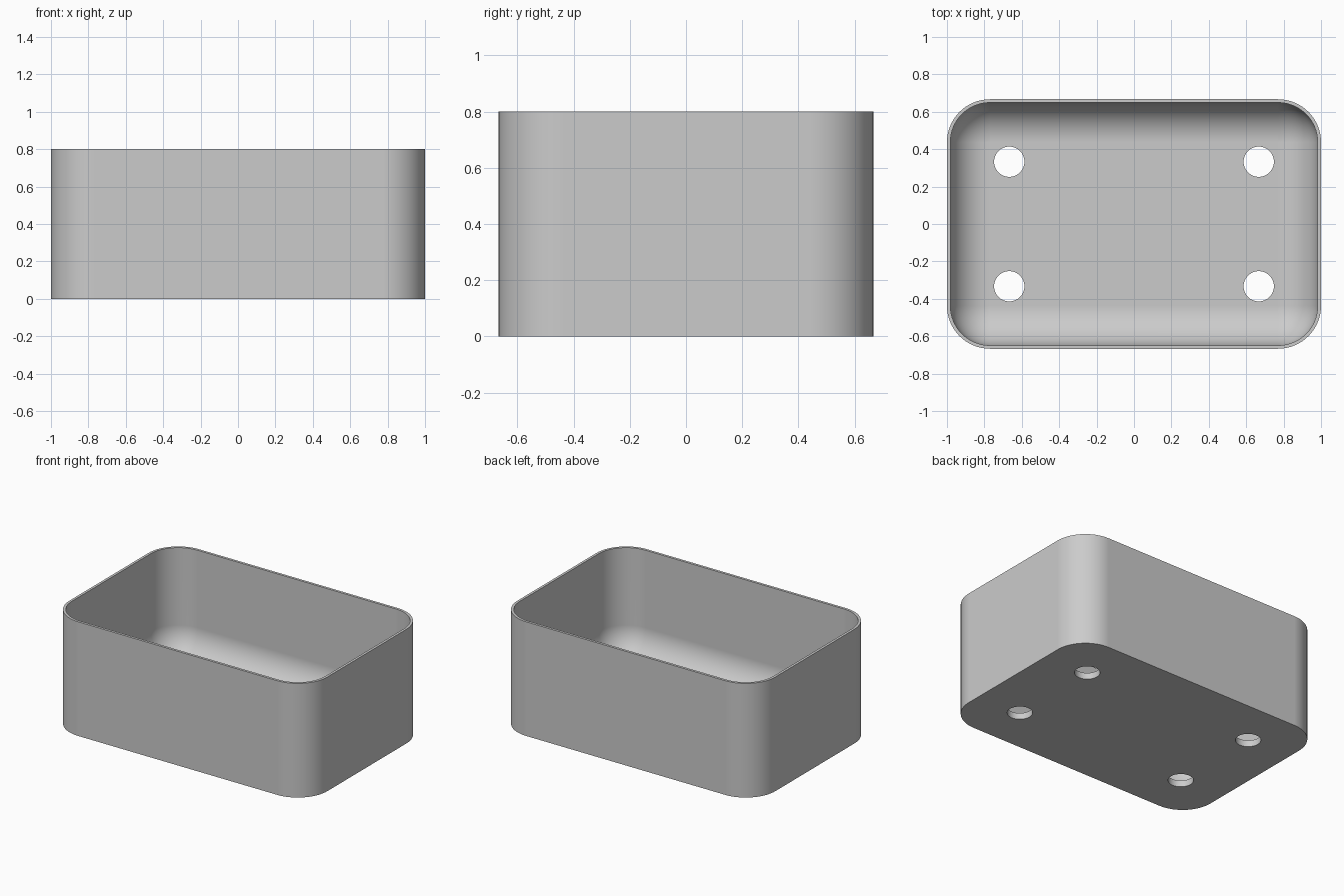
import bpy, bmesh, math
from mathutils import Matrix

cube = bpy.data.objects.get("Cube")
if cube:
    bpy.data.objects.remove(cube, do_unlink=True)

HALF_X, HALF_Y, HEIGHT = 1.0, 0.667, 0.8
CORNER, WALL, FLOOR = 0.23, 0.018, 0.045
FILLET = CORNER - WALL          # inside bottom edge is as round as the inside corners
SEGMENTS = 16


def rounded_ring(bm, inset, z):
    """Rounded rectangle of vertices, pulled in by inset."""
    radius = max(CORNER - inset, 0.0)
    ring = []
    for quarter, (sx, sy) in enumerate([(1, 1), (-1, 1), (-1, -1), (1, -1)]):
        for i in range(SEGMENTS + 1):
            a = (quarter + i / SEGMENTS) * math.pi / 2
            ring.append(bm.verts.new((sx * (HALF_X - CORNER) + radius * math.cos(a),
                                      sy * (HALF_Y - CORNER) + radius * math.sin(a), z)))
    return ring


def new_object(name, bm):
    mesh = bpy.data.meshes.new(name)
    bm.to_mesh(mesh)
    bm.free()
    obj = bpy.data.objects.new(name, mesh)
    bpy.context.collection.objects.link(obj)
    return obj


# Wall profile: outside bottom, rim, then down the inside and round to the floor
profile = [(0, 0), (0, HEIGHT), (WALL, HEIGHT)]
for i in range(SEGMENTS + 1):
    a = i / SEGMENTS * math.pi / 2
    profile.append((WALL + FILLET * (1 - math.cos(a)),
                    FLOOR + FILLET * (1 - math.sin(a))))

# Tray shell
bm = bmesh.new()
rings = [rounded_ring(bm, inset, z) for inset, z in profile]
for low, high in zip(rings, rings[1:]):
    for i in range(len(low)):
        j = (i + 1) % len(low)
        bm.faces.new((low[i], low[j], high[j], high[i]))
bm.faces.new(rings[0])
bm.faces.new(rings[-1])
bmesh.ops.remove_doubles(bm, verts=bm.verts, dist=1e-5)
bmesh.ops.recalc_face_normals(bm, faces=bm.faces)
tray = new_object("tray", bm)

# Four drain holes through the floor
bm = bmesh.new()
for x in (-0.667, 0.667):
    for y in (-0.333, 0.333):
        bmesh.ops.create_cone(bm, cap_ends=True, segments=48, radius1=0.081, radius2=0.081,
                              depth=0.3, matrix=Matrix.Translation((x, y, 0)))
cutter = new_object("hole_cutter", bm)
cutter.hide_render = True

cut = tray.modifiers.new("drain_holes", 'BOOLEAN')
cut.operation = 'DIFFERENCE'
cut.solver = 'EXACT'
cut.object = cutter
bpy.ops.object.select_all(action='DESELECT')
tray.select_set(True)
bpy.context.view_layer.objects.active = tray
bpy.ops.object.modifier_apply(modifier=cut.name)
bpy.data.objects.remove(cutter, do_unlink=True)

# Single grey finish
grey = bpy.data.materials.new("plain_grey")
grey.use_nodes = True
colour = (0.6, 0.6, 0.6, 1)
grey.diffuse_color = colour
grey.node_tree.nodes["Principled BSDF"].inputs["Base Color"].default_value = colour
tray.data.materials.clear()
tray.data.materials.append(grey)

# Smooth corners, crisp rims, flat floor
bpy.ops.object.shade_smooth_by_angle(angle=math.radians(30))
weighted = tray.modifiers.new("even_shading", 'WEIGHTED_NORMAL')
weighted.keep_sharp = True
